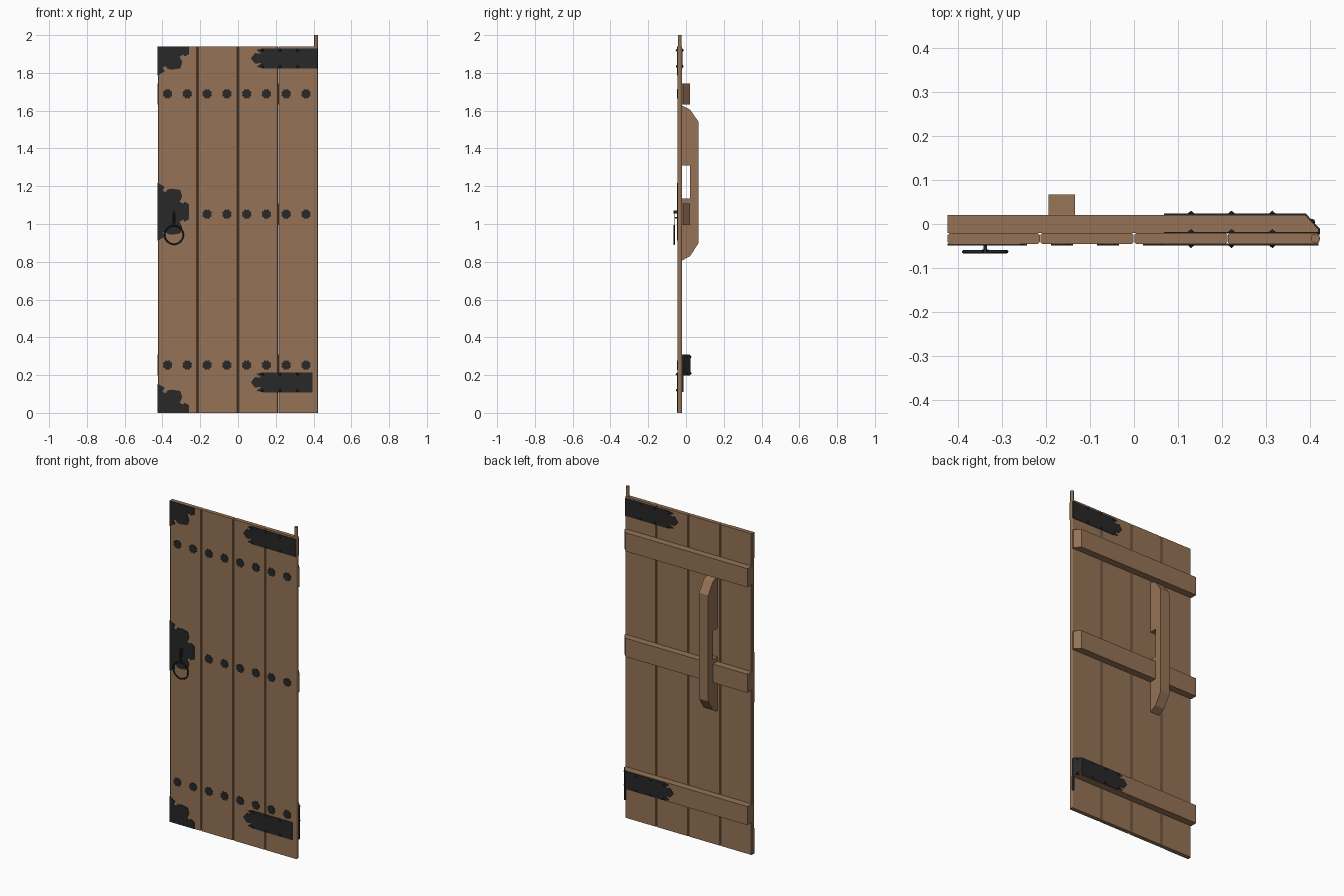
import bpy, bmesh, math
from mathutils import Vector, Matrix

if "Cube" in bpy.data.objects:
    bpy.data.objects.remove(bpy.data.objects["Cube"])


def material(name, rgb):
    m = bpy.data.materials.new(name)
    m.diffuse_color = (*rgb, 1)
    m.use_nodes = True
    m.node_tree.nodes["Principled BSDF"].inputs["Base Color"].default_value = m.diffuse_color
    return m


WOOD = material("brown wood", (0.30, 0.17, 0.093))
IRON = material("black iron", (0.021, 0.021, 0.021))


def finish(bm, name, mat, smooth=False):
    bmesh.ops.recalc_face_normals(bm, faces=bm.faces)
    me = bpy.data.meshes.new(name)
    bm.to_mesh(me)
    bm.free()
    me.materials.append(mat)
    for p in me.polygons:
        p.use_smooth = smooth
    ob = bpy.data.objects.new(name, me)
    bpy.context.collection.objects.link(ob)
    return ob


def prism(name, pts, axis, a, b, mat):
    """Extrude a flat outline along one axis from a to b."""
    place = {"x": lambda p, t: (t, p[0], p[1]),
             "y": lambda p, t: (p[0], t, p[1]),
             "z": lambda p, t: (p[0], p[1], t)}[axis]
    bm = bmesh.new()
    lo = [bm.verts.new(place(p, a)) for p in pts]
    hi = [bm.verts.new(place(p, b)) for p in pts]
    bm.faces.new(lo)
    bm.faces.new(hi[::-1])
    n = len(pts)
    for i in range(n):
        bm.faces.new((lo[i], lo[(i + 1) % n], hi[(i + 1) % n], hi[i]))
    return finish(bm, name, mat)


def box(name, x0, x1, y0, y1, z0, z1, mat):
    return prism(name, [(x0, y0), (x1, y0), (x1, y1), (x0, y1)], "z", z0, z1, mat)


def ring(name, cx, y, cz, rx, rz, wire, segs=24, sides=8):
    """Upright iron ring facing the front."""
    bm = bmesh.new()
    rows = []
    for i in range(segs):
        a = math.tau * i / segs
        rows.append([])
        for j in range(sides):
            b = math.tau * j / sides
            o = wire * math.cos(b)
            rows[-1].append(bm.verts.new((cx + (rx + o) * math.cos(a), y + wire * math.sin(b),
                                          cz + (rz + o) * math.sin(a))))
    for i in range(segs):
        p, q = rows[i], rows[(i + 1) % segs]
        for j in range(sides):
            k = (j + 1) % sides
            bm.faces.new((p[j], p[k], q[k], q[j]))
    return finish(bm, name, IRON, True)


def stud(name, pos, direction):
    """Small pointed nail head."""
    bm = bmesh.new()
    rot = Vector((0, 0, 1)).rotation_difference(Vector(direction)).to_matrix().to_4x4()
    bmesh.ops.create_cone(bm, cap_ends=True, segments=8, radius1=0.008, radius2=0.0,
                          depth=0.007, matrix=Matrix.Translation(pos) @ rot)
    return finish(bm, name, IRON)


FRONT, BACK, REAR = -0.045, -0.021, 0.021
HEIGHT = 1.94

# planks with chamfered long edges, rounded on the hinge side
edges = [-0.425, -0.214, 0.0, 0.213, 0.424]
c = 0.004
for i in range(4):
    x0, x1 = edges[i] + 0.0006, edges[i + 1] - 0.0006
    outline = [(x0, BACK - c), (x0, FRONT + c), (x0 + c, FRONT)]
    if i < 3:
        outline += [(x1 - c, FRONT), (x1, FRONT + c), (x1, BACK - c), (x1 - c, BACK)]
    else:
        r = (BACK - FRONT) / 2
        outline += [(x1 - r * 0.6 + r * 0.6 * math.cos(a), FRONT + r + r * math.sin(a))
                    for a in [math.radians(-90 + 22.5 * k) for k in range(9)]]
    outline.append((x0 + c, BACK))
    prism(f"plank_{i + 1}", outline, "z", 0, HEIGHT, WOOD)

# pivot pin above the hinge edge
bm = bmesh.new()
bmesh.ops.create_cone(bm, cap_ends=True, segments=16, radius1=0.010, radius2=0.010, depth=0.2,
                      matrix=Matrix.Translation((0.413, -0.033, 1.9)))
finish(bm, "pivot_pin", WOOD)

# cross battens with slanted hinge end
ROWS = [0.253, 1.052, 1.689]
for k, z in enumerate(ROWS):
    prism(f"batten_{k + 1}", [(-0.425, BACK), (0.42, BACK), (0.42, -0.012), (0.39, REAR),
                              (-0.425, REAR)], "z", z - 0.056, z + 0.056, WOOD)

# slotted bar guide on the back
prism("bar_guide", [(BACK, 0.807), (0.022, 0.83), (0.067, 0.90), (0.067, 1.54), (0.022, 1.605),
                    (BACK, 1.627), (BACK, 1.31), (0.022, 1.31), (0.022, 1.135), (BACK, 1.135)],
      "x", -0.195, -0.134, WOOD)

# lobed corner plates and the lock plate (same outline mirrored)
LOBE = [(0, .153), (.037, .132), (.026, .111), (.042, .103), (.052, .118), (.075, .122),
        (.12, .115), (.13, .08), (.116, .053), (.135, .042), (.142, .053), (.165, .04),
        (.165, 0)]
PLATE_Y = FRONT - 0.0035
for name, z, signs in (("corner_plate_bottom", 0.001, [1]),
                       ("corner_plate_top", HEIGHT - 0.001, [-1]),
                       ("lock_plate", 1.065, [1, -1])):
    pts = [(-0.425 + u, z + signs[0] * v) for u, v in LOBE]
    if len(signs) == 2:
        pts += [(-0.425 + u, z - v) for u, v in LOBE[-2::-1]]
    else:
        pts.append((-0.425, z))
    prism(name, pts, "y", PLATE_Y, FRONT + 0.001, IRON)

# scalloped rosettes along each batten
for k, z in enumerate(ROWS):
    for i in range(8):
        if k == 1 and i < 2:
            continue
        cx = -0.373 + 0.1047 * i
        pts = [(cx + r * math.cos(a), z + r * math.sin(a))
               for j in range(24)
               for a, r in [(math.tau * j / 24, 0.0215 if j % 3 == 0 else 0.026)]]
        prism(f"rosette_{k + 1}_{i + 1}", pts, "y", PLATE_Y, FRONT + 0.001, IRON)


# hinge straps with pointed ends and studs
def strap(name, z, right, y0, y1, out):
    tip = [(.13, .053), (.098, .045), (.125, .024), (.09, .028), (.068, 0)]
    pts = [(right, .053)] + tip + [(x, -v) for x, v in tip[-2::-1]] + [(right, -.053)]
    prism(name, [(x, z + v) for x, v in pts], "y", y0, y1, IRON)
    face = y0 if out < 0 else y1
    for i, x in enumerate((0.13, 0.222, 0.315)):
        for s in (-1, 1):
            stud(f"{name}_stud", (x, face + out * 0.003, z + s * 0.043), (0, out, 0))


TOP_Z, LOW_Z = 1.877, 0.162
strap("strap_top_front", TOP_Z, 0.42, PLATE_Y, FRONT + 0.001, -1)
strap("strap_top_back", TOP_Z, 0.42, BACK - 0.001, BACK + 0.003, 1)
strap("strap_bottom_front", LOW_Z, 0.395, PLATE_Y, FRONT + 0.001, -1)
strap("strap_bottom_back", ROWS[0], 0.391, REAR - 0.001, REAR + 0.003, 1)

# strap folded over the slanted batten end, and hinge edge below it
prism("strap_fold", [(0.389, REAR), (0.391, REAR + 0.003), (0.4235, -0.011), (0.4235, BACK),
                     (0.419, BACK), (0.419, -0.012)], "z", ROWS[0] - .053, ROWS[0] + .053, IRON)
for s in (-1, 1):
    stud("strap_fold_stud", (0.409, 0.008, ROWS[0] + s * 0.043), (0.034, 0.032, 0))
box("hinge_edge", 0.415, 0.4235, BACK - 0.003, -0.012, 0.11, 0.2, IRON)

# pull ring hanging from a link and staple
ring("pull_ring", -0.339, -0.063, 0.942, 0.049, 0.049, 0.004, 32)
ring("ring_link", -0.339, -0.060, 1.03, 0.006, 0.040, 0.0025, 16, 6)
box("staple", -0.343, -0.335, -0.067, FRONT, 1.055, 1.072, IRON)
box("staple_lower", -0.342, -0.336, -0.060, FRONT, 1.03, 1.038, IRON)
